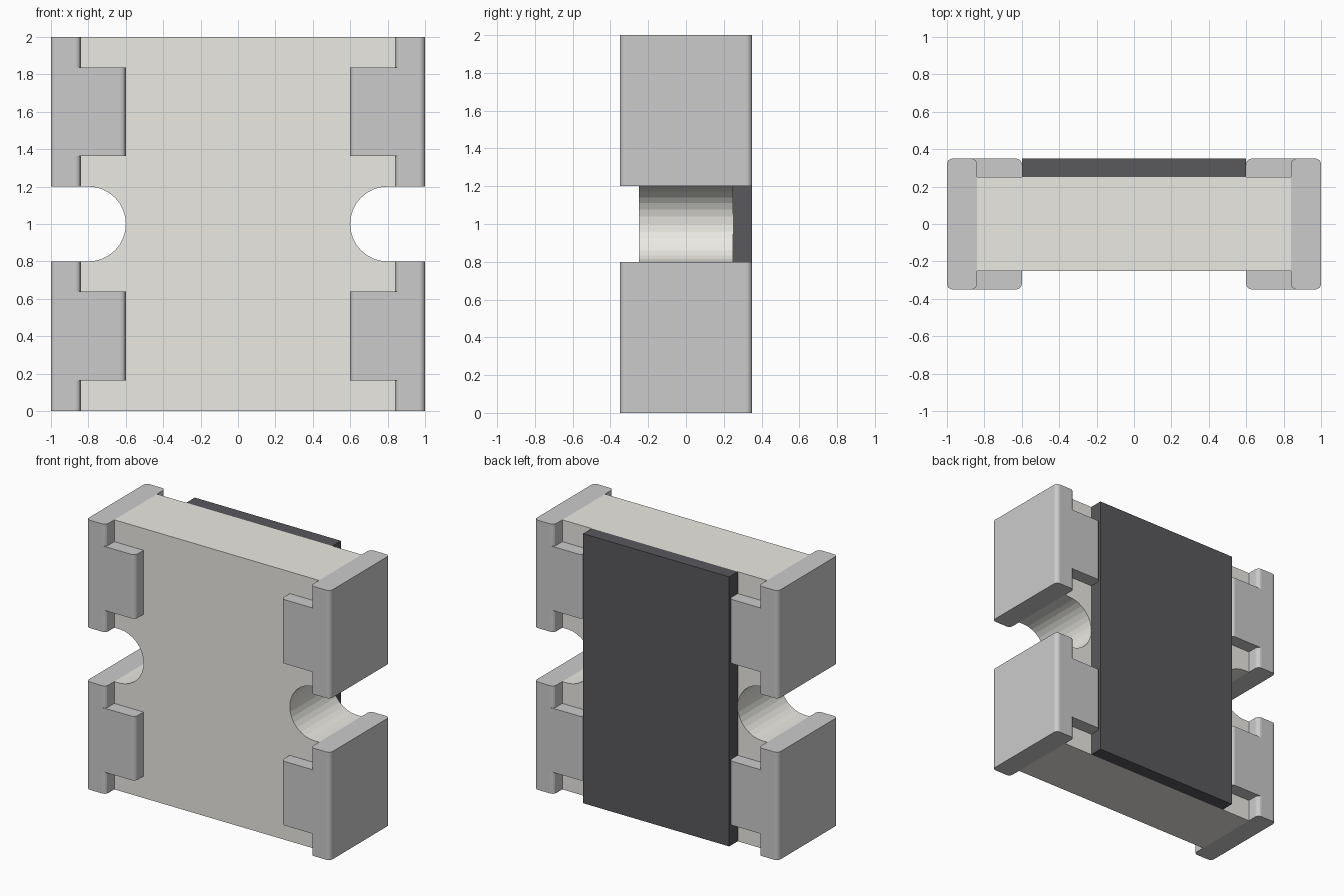
import bpy, bmesh, math
from mathutils import Vector

if "Cube" in bpy.data.objects:
    bpy.data.objects.remove(bpy.data.objects["Cube"])


def prism(name, pts, to3d, direction):
    """Extrude a flat outline into a closed solid."""
    bm = bmesh.new()
    face = bm.faces.new([bm.verts.new(to3d(a, b)) for a, b in pts])
    ext = bmesh.ops.extrude_face_region(bm, geom=[face])
    moved = [v for v in ext["geom"] if isinstance(v, bmesh.types.BMVert)]
    bmesh.ops.translate(bm, verts=moved, vec=Vector(direction))
    bmesh.ops.recalc_face_normals(bm, faces=bm.faces[:])
    mesh = bpy.data.meshes.new(name)
    bm.to_mesh(mesh)
    bm.free()
    obj = bpy.data.objects.new(name, mesh)
    bpy.context.collection.objects.link(obj)
    return obj


def arc(cx, cy, r, start, end, n):
    return [(cx + r * math.cos(math.radians(start + (end - start) * i / n)),
             cy + r * math.sin(math.radians(start + (end - start) * i / n)))
            for i in range(n + 1)]


def paint(obj, name, rgb):
    mat = bpy.data.materials.new(name)
    mat.diffuse_color = (*rgb, 1)
    mat.use_nodes = True
    mat.node_tree.nodes["Principled BSDF"].inputs["Base Color"].default_value = mat.diffuse_color
    obj.data.materials.append(mat)


H, T, R = 2.0, 0.35, 0.03          # height, half thickness, corner radius
INNER, CAP, TAB = 0.25, 0.84, 0.6  # half body thickness, cap and tab edges

# Ceramic body with a round-ended notch in each side
right = [(CAP, 0), (CAP, 0.8)] + arc(0.8, 1, 0.2, 270, 90, 16) + [(CAP, 1.2), (CAP, H)]
outline = right + [(-x, z) for x, z in reversed(right)]
body = prism("ceramic_body", outline, lambda x, z: (x, -INNER, z), (0, 2 * INNER, 0))
paint(body, "ceramic", (0.83, 0.82, 0.77))

# Dark coating on the back
coat = [(-TAB, INNER), (TAB, INNER), (TAB, T), (-TAB, T)]
paint(prism("back_coating", coat, lambda x, y: (x, y, 0), (0, 0, H)),
      "dark_coating", (0.1, 0.1, 0.11))


def terminal(name, side, z0):
    # End cap with four rounded vertical edges
    cap = []
    for cx, cy, a in ((1 - R, T - R, 0), (CAP + R, T - R, 90),
                      (CAP + R, R - T, 180), (1 - R, R - T, 270)):
        cap += arc(cx, cy, R, a, a + 90, 4)
    obj = prism(name, cap, lambda x, y: (side * x, y, z0), (0, 0, 0.8))
    # Solder tabs on front and back, joined to the cap
    tab = [(0.9, INNER), (0.9, T)] + arc(TAB + R, T - R, R, 90, 180, 4) + [(TAB, INNER)]
    for s in (-1, 1):
        tool = prism("tab_helper", tab, lambda x, y: (side * x, s * y, z0 + 0.163), (0, 0, 0.475))
        tool.hide_render = True
        tool.hide_set(True)
        mod = obj.modifiers.new("join_tab", 'BOOLEAN')
        mod.operation, mod.solver, mod.object = 'UNION', 'EXACT', tool
    # Apply the joins and drop the helpers
    bpy.context.view_layer.objects.active = obj
    for mod in list(obj.modifiers):
        tool = mod.object
        bpy.ops.object.modifier_apply(modifier=mod.name)
        bpy.data.objects.remove(tool)


# Four metal terminals
for side, sname in ((-1, "left"), (1, "right")):
    for z0, zname in ((0, "lower"), (1.2, "upper")):
        terminal(f"{zname}_{sname}_terminal", side, z0)
